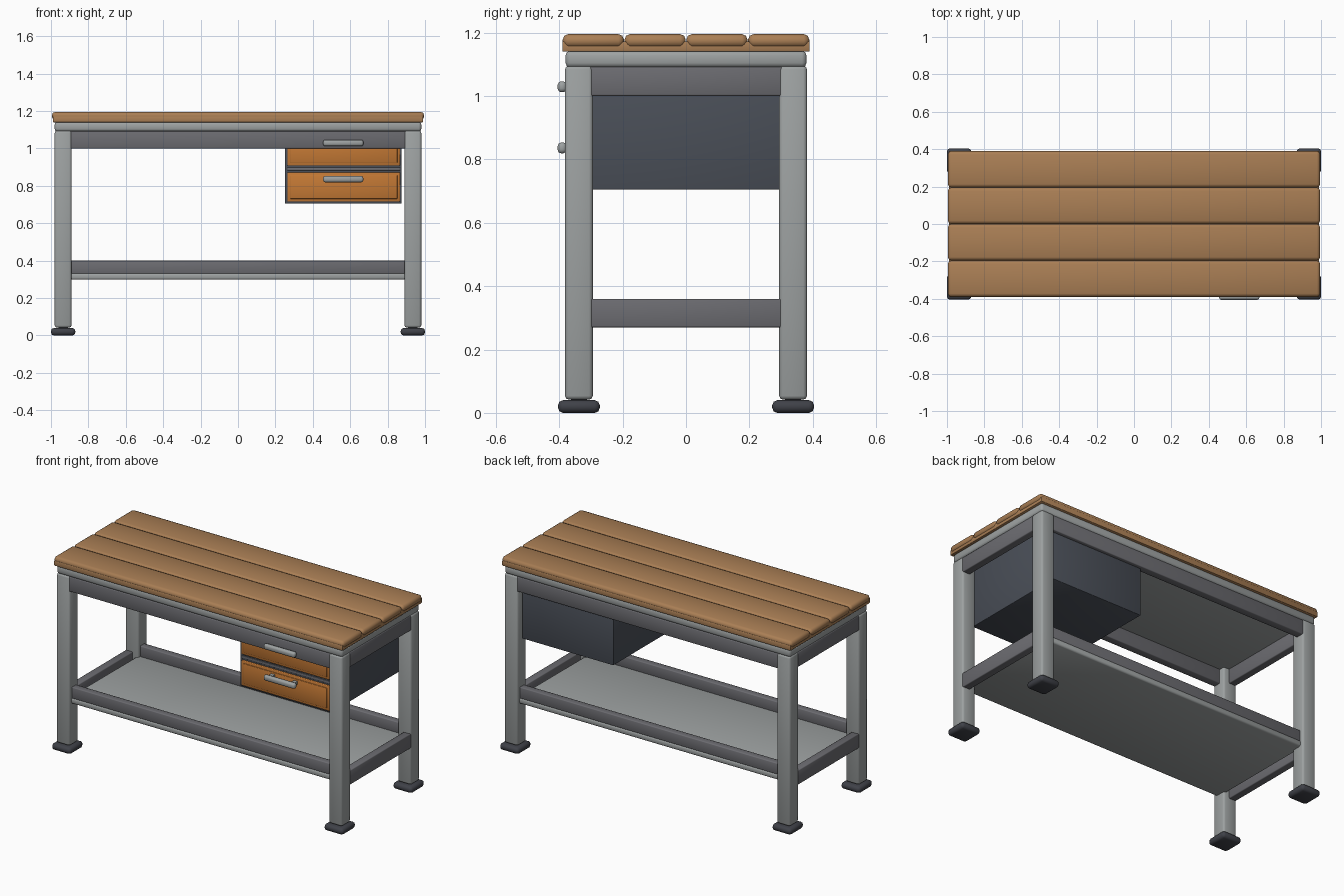
import bpy
import bmesh
import math
from mathutils import Vector

cube = bpy.data.objects.get("Cube")
if cube:
    bpy.data.objects.remove(cube, do_unlink=True)


def material(name, rgb):
    m = bpy.data.materials.new(name)
    m.use_nodes = True
    m.diffuse_color = (*rgb, 1)
    m.node_tree.nodes["Principled BSDF"].inputs["Base Color"].default_value = (*rgb, 1)
    return m


WOOD = material("warm wood", (0.40, 0.21, 0.09))
STEEL = material("light steel", (0.34, 0.36, 0.36))
RAIL = material("dark grey rail", (0.15, 0.15, 0.165))
CABINET = material("slate cabinet", (0.07, 0.08, 0.10))
RUBBER = material("dark rubber", (0.05, 0.053, 0.065))
ORANGE = material("orange drawer", (0.55, 0.19, 0.035))


def box(name, x, y, z, mat, bevel=0.0, segments=2):
    """Box spanning the given (low, high) ranges, with rounded edges."""
    lo, hi = Vector((x[0], y[0], z[0])), Vector((x[1], y[1], z[1]))
    centre = (lo + hi) / 2
    bm = bmesh.new()
    bmesh.ops.create_cube(bm, size=1)
    bmesh.ops.scale(bm, vec=hi - lo, verts=bm.verts)
    if bevel:
        bmesh.ops.bevel(bm, geom=bm.edges[:], offset=bevel, segments=segments,
                        profile=0.5, affect="EDGES", clamp_overlap=True)
    mesh = bpy.data.meshes.new(name)
    bm.to_mesh(mesh)
    bm.free()
    mesh.materials.append(mat)
    ob = bpy.data.objects.new(name, mesh)
    ob.location = centre
    bpy.context.collection.objects.link(ob)
    if bevel:
        bpy.ops.object.select_all(action="DESELECT")
        ob.select_set(True)
        bpy.context.view_layer.objects.active = ob
        bpy.ops.object.shade_smooth_by_angle(angle=math.radians(50))
    return ob


def span(centre, half):
    return (centre - half, centre + half)


# Worktop: backing board with four rounded planks
box("worktop_backing", span(0, 0.99), span(0, 0.39), (1.14, 1.172), WOOD, 0.003)
for i in range(4):
    box(f"worktop_plank_{i + 1}", span(0, 0.995), span(-0.2925 + i * 0.195, 0.0965),
        (1.153, 1.195), WOOD, 0.017)

# Top frame
box("top_frame", span(0, 0.98), span(0, 0.38), (1.09, 1.142), STEEL, 0.014)

# Legs and feet
for sx, side in ((-1, "right"), (1, "left")):
    for sy, end in ((-1, "front"), (1, "back")):
        tag = f"{end}_{side}"
        box(f"leg_{tag}", span(sx * 0.935, 0.045), span(sy * 0.338, 0.044),
            (0.042, 1.095), STEEL, 0.012)
        box(f"foot_{tag}", span(sx * 0.935, 0.065), span(sy * 0.338, 0.066),
            (0, 0.04), RUBBER, 0.016)
        box(f"foot_stem_{tag}", span(sx * 0.935, 0.025), span(sy * 0.338, 0.025),
            (0.03, 0.06), RUBBER)

# Long and short rails
for s, end in ((-1, "front"), (1, "back")):
    box(f"apron_{end}", span(0, 0.904), span(s * 0.353, 0.024), (1.0, 1.092), RAIL, 0.005)
    box(f"shelf_rail_{end}", span(0, 0.9), span(s * 0.335, 0.022), (0.33, 0.40), RAIL, 0.005)
for s, side in ((-1, "right"), (1, "left")):
    for name, z in (("apron", (1.0, 1.092)), ("shelf_rail", (0.27, 0.36))):
        box(f"{name}_{side}", span(s * 0.953, 0.024), span(0, 0.305), z, RAIL, 0.005)

# Lower shelf
box("lower_shelf", span(0, 0.91), span(0, 0.36), (0.298, 0.334), STEEL, 0.01)

# Drawer cabinet
box("drawer_cabinet", (0.25, 0.875), (-0.335, 0.355), (0.705, 1.09), CABINET, 0.003)

# Drawer fronts with raised panels and bar handles
for name, z in (("lower", 0.715), ("upper", 0.908)):
    box(f"{name}_drawer_front", (0.264, 0.866), (-0.344, -0.3), (z, z + 0.157), ORANGE, 0.004)
    box(f"{name}_drawer_panel", (0.278, 0.852), (-0.348, -0.3),
        (z + 0.016, z + 0.141), ORANGE, 0.003)
    hz = z + 0.121
    box(f"{name}_handle", (0.455, 0.67), (-0.405, -0.376), span(hz, 0.017), STEEL, 0.011)
    for x in (0.485, 0.64):
        box(f"{name}_handle_post", span(x, 0.012), (-0.39, -0.34), span(hz, 0.01), STEEL)
# Divider strip between the drawers
box("drawer_divider", (0.264, 0.866), (-0.34, -0.3), (0.882, 0.898), RAIL, 0.003)
